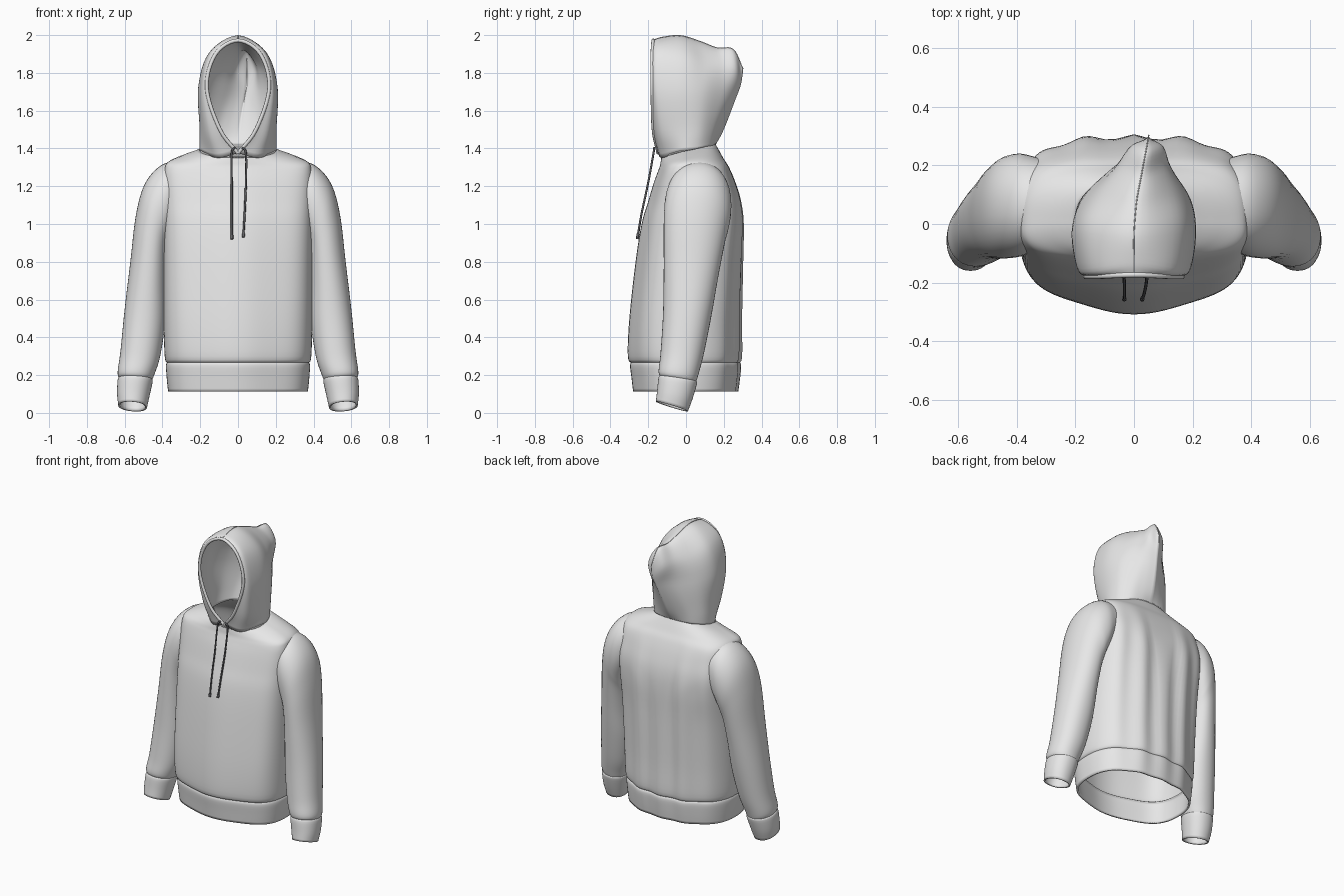
import bpy, bmesh, math
from mathutils import Vector

if "Cube" in bpy.data.objects:
    bpy.data.objects.remove(bpy.data.objects["Cube"])


def material(name, col):
    m = bpy.data.materials.new(name)
    m.diffuse_color = (*col, 1)
    m.use_nodes = True
    m.node_tree.nodes["Principled BSDF"].inputs["Base Color"].default_value = m.diffuse_color
    return m


fabric = material("light_grey_fabric", (0.82, 0.82, 0.82))
cord = material("dark_grey_cord", (0.13, 0.13, 0.14))


def spline(pts, n):
    """Smooth curve through the points, n steps per span."""
    p = [pts[0] * 2 - pts[1]] + list(pts) + [pts[-1] * 2 - pts[-2]]
    out = []
    for i in range(1, len(p) - 2):
        a, b, c, d = p[i - 1:i + 3]
        for k in range(n):
            t = k / n
            out.append(0.5 * (2 * b + (c - a) * t + (2 * a - 5 * b + 4 * c - d) * t * t
                              + (3 * b - a - 3 * c + d) * t ** 3))
    return out + [pts[-1].copy()]


def loft(name, rows, n, closed=True, thick=0.0):
    """Skin a smooth surface across rows of points."""
    cols = [spline(c, n) for c in zip(*rows)]
    bm = bmesh.new()
    grid = [[bm.verts.new(v) for v in c] for c in cols]
    m = len(grid)
    for i in range(m if closed else m - 1):
        for j in range(len(grid[0]) - 1):
            a, b = grid[i], grid[(i + 1) % m]
            bm.faces.new((a[j], b[j], b[j + 1], a[j + 1]))
    bmesh.ops.remove_doubles(bm, verts=bm.verts, dist=0.0005)
    bmesh.ops.recalc_face_normals(bm, faces=bm.faces)
    me = bpy.data.meshes.new(name)
    bm.to_mesh(me)
    bm.free()
    me.materials.append(fabric)
    me.polygons.foreach_set("use_smooth", [True] * len(me.polygons))
    ob = bpy.data.objects.new(name, me)
    bpy.context.collection.objects.link(ob)
    if thick:
        mod = ob.modifiers.new("thickness", 'SOLIDIFY')
        mod.thickness = thick
        mod.offset = -1
    return ob


def tube(name, pts, r, mat=fabric):
    """Round cord along a path."""
    cu = bpy.data.curves.new(name, 'CURVE')
    cu.dimensions = '3D'
    cu.bevel_depth = r
    cu.bevel_resolution = 2
    cu.use_fill_caps = True
    sp = cu.splines.new('POLY')
    sp.points.add(len(pts) - 1)
    for q, p in zip(sp.points, pts):
        q.co = (*p, 1)
    cu.materials.append(mat)
    ob = bpy.data.objects.new(name, cu)
    bpy.context.collection.objects.link(ob)


def power(v, e):
    return math.copysign(abs(v) ** e, v)


def body_ring(z, hx, yf, yb, tilt=0.0, fold=0.0, nf=2.8, nb=3.6, steps=112):
    """Torso section: lens at the front, fuller back with soft vertical folds."""
    pts = []
    for k in range(steps):
        a = 2 * math.pi * k / steps
        c, s = math.cos(a), math.sin(a)
        e = 2 / (nb if s > 0 else nf)
        x = hx * power(c, e)
        y = (yb if s > 0 else -yf) * power(s, e)
        if s > 0:
            y += fold * s * (math.cos(x * 38) - 1)
        else:
            y *= 1 - .08 * math.sin(math.pi * min(1, abs(x) / .45)) ** 2
        pts.append(Vector((x, y, z + tilt * s)))
    return pts


# Torso, with shoulders running out under the sleeve tops
loft("torso", [body_ring(*r) for r in (
    (.26, .372, -.285, .28, 0, .006, 2.6, 2.3), (.30, .388, -.308, .297, 0, .008, 2.7, 2.3),
    (.50, .393, -.30, .297, 0, .009, 2.8, 2.4), (.80, .393, -.267, .303, 0, .01, 2.8, 2.7),
    (1.0, .393, -.235, .306, 0, .009, 2.8, 3.2), (1.12, .393, -.2, .292, 0, .006),
    (1.22, .393, -.17, .262, 0, .003), (1.29, .388, -.148, .228, .01, .001),
    (1.328, .37, -.138, .198, .02, 0, 2.6, 2.8),
    (1.36, .295, -.134, .175, .03, 0, 2.4, 2.4),
    (1.39, .198, -.13, .155, .035, 0, 2.3, 2.3))], 5, thick=.008)

# Hem band
loft("hem_band", [body_ring(*r, 2.6, 2.3) for r in (
    (.272, .372, -.287, .282, 0, .006), (.25, .381, -.296, .292, 0, .006),
    (.18, .377, -.288, .286, 0, .005), (.112, .37, -.28, .277, 0, .004))], 4, thick=.012)


def arm_ring(side, ox, oz, ix, iz, yf, yb, tilt=0.0, steps=40):
    """Sleeve section spanning outer point, inner point and front/back limits."""
    pts = []
    for k in range(steps):
        a = 2 * math.pi * k / steps
        c, s = power(math.cos(a), .93), power(math.sin(a), .93)
        x = (ox + ix) / 2 + (ox - ix) / 2 * c
        z = (oz + iz) / 2 + (oz - iz) / 2 * c - tilt * s
        pts.append(Vector((side * x, (yf + yb) / 2 + (yb - yf) / 2 * s, z)))
    return pts


SLEEVE = ((.30, 1.335, .35, .95, -.085, .225), (.405, 1.312, .365, .90, -.11, .24),
          (.492, 1.215, .372, .85, -.117, .232), (.54, 1.05, .375, .79, -.118, .207),
          (.57, .80, .38, .66, -.118, .172), (.60, .55, .385, .48, -.122, .135),
          (.622, .33, .412, .30, -.135, .095), (.637, .215, .442, .205, -.145, .065, .01),
          (.626, .178, .458, .168, -.135, .052, .015))
CUFF = ((.626, .19, .456, .18, -.136, .054, .015), (.637, .175, .452, .165, -.146, .058, .015),
        (.64, .10, .468, .09, -.153, .035, .02), (.634, .04, .482, .028, -.16, .01, .026))
for side, label in ((1, "right"), (-1, "left")):
    loft(label + "_sleeve", [arm_ring(side, *r) for r in SLEEVE], 6)
    loft(label + "_cuff", [arm_ring(side, *r) for r in CUFF], 4, thick=.01)

# Hood: arcs from the neck seam up to the crest, fanned from opening to back
HOOD = (
    ((0, -.15, 1.375), (.095, -.175, 1.5), (.165, -.181, 1.72), (.118, -.181, 1.9), (0, -.176, 1.972)),
    ((.11, -.125, 1.35), (.168, -.14, 1.5), (.194, -.15, 1.72), (.142, -.15, 1.912), (0, -.13, 1.988)),
    ((.197, -.03, 1.385), (.202, -.03, 1.5), (.21, -.02, 1.72), (.152, -.01, 1.9), (0, -.03, 1.998)),
    ((.193, .06, 1.395), (.192, .07, 1.5), (.178, .09, 1.7), (.12, .1, 1.86), (0, .08, 1.965)),
    ((.142, .125, 1.41), (.135, .14, 1.5), (.108, .18, 1.68), (.082, .19, 1.84), (0, .165, 1.933)),
    ((.072, .15, 1.415), (.07, .175, 1.5), (.052, .235, 1.68), (.055, .265, 1.82), (0, .25, 1.925)),
    ((0, .155, 1.415), (0, .20, 1.5), (0, .262, 1.66), (0, .291, 1.74), (0, .303, 1.82)))


def slump(p):
    """Lean the hood's back point a little to one side."""
    k = max(0, (p.y - .03) / .27) * min(1, max(0, (p.z - 1.42) / .3))
    return Vector((p.x + .05 * k, p.y, p.z))


arcs = []
for row in HOOD:
    pts = [Vector(p) for p in row]
    mirrored = [Vector((-p.x, p.y, p.z)) for p in reversed(pts[:-1])]
    arcs.append([slump(p) for p in spline(pts + mirrored, 6)])
loft("hood", arcs, 6, closed=False, thick=.012)

# Hood rim, crest seam and neck seam
tube("hood_rim", [p + Vector((0, .003, 0)) for p in arcs[0]], .01)
mid = len(arcs[0]) // 2
tube("hood_crest_seam", spline([a[mid] for a in arcs], 6), .002)
neck = body_ring(1.39, .198, -.13, .155, .035, 0, 2.3, 2.3)
tube("neck_seam", neck + neck[:1], .005)

# Drawstrings with tips
for x0, x1, zb, label in ((-.033, -.033, .92, "left"), (.042, .028, .93, "right")):
    path = spline([Vector(p) for p in ((x0 * .5, -.168, 1.405), (x0, -.172, 1.375),
                  (x0, -.2, 1.22), ((x0 + x1) / 2, -.236, 1.05), (x1, -.257, zb))], 6)
    tube(label + "_drawstring", path, .0055, cord)
    tube(label + "_drawstring_tip", path[-2:], .008, cord)
